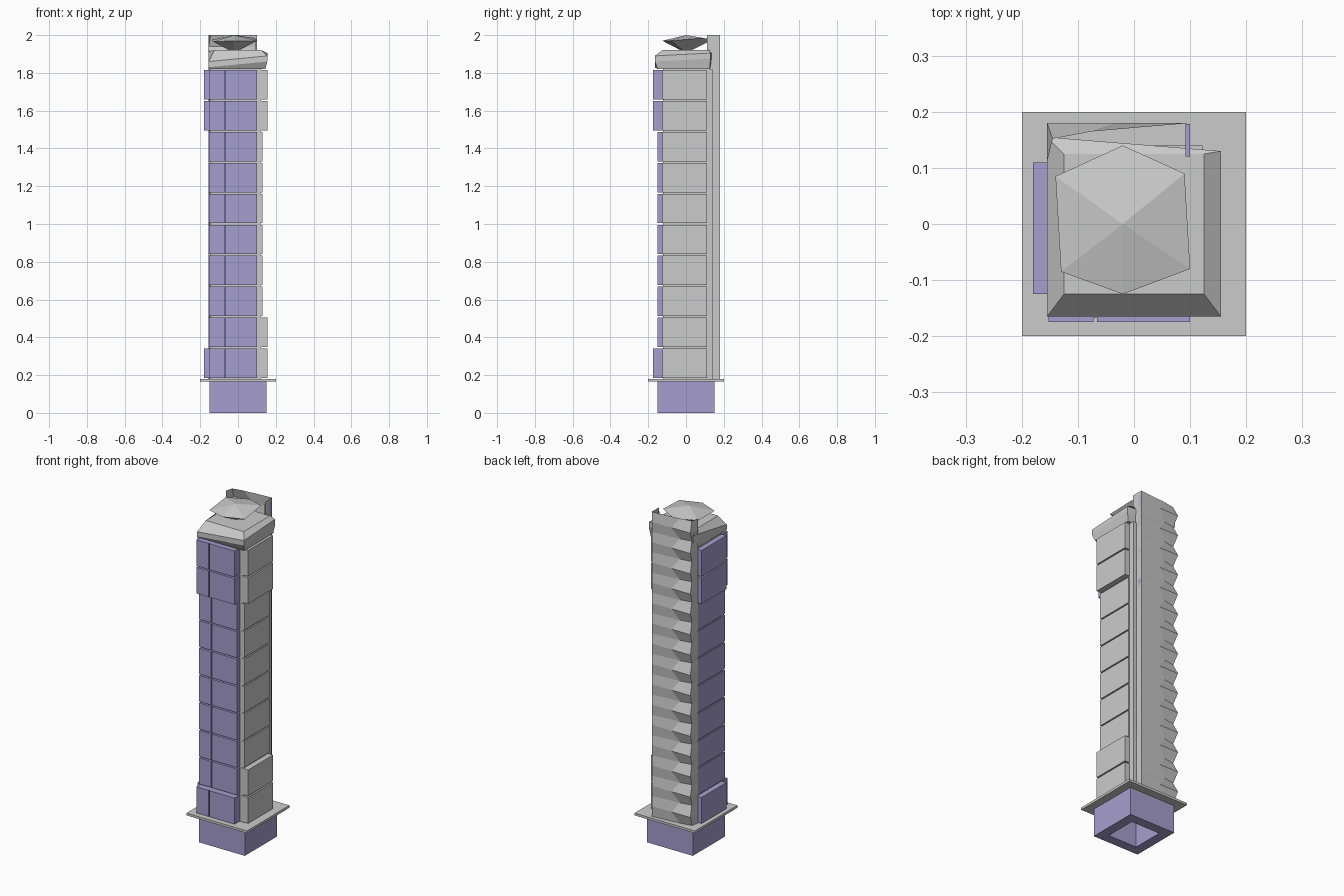
import bpy, bmesh, math
from mathutils import Vector

if "Cube" in bpy.data.objects:
    bpy.data.objects.remove(bpy.data.objects["Cube"])

lav = bpy.data.materials.new("lavender")
lav.diffuse_color = (0.38, 0.34, 0.62, 1)
lav.use_nodes = True
lav.node_tree.nodes["Principled BSDF"].inputs["Base Color"].default_value = lav.diffuse_color


def make(name, verts, faces, mat=None):
    me = bpy.data.meshes.new(name)
    me.from_pydata(verts, [], faces)
    bm = bmesh.new()
    bm.from_mesh(me)
    bmesh.ops.recalc_face_normals(bm, faces=bm.faces)
    bm.to_mesh(me)
    bm.free()
    ob = bpy.data.objects.new(name, me)
    bpy.context.collection.objects.link(ob)
    if mat:
        me.materials.append(mat)
    return ob


def loft(name, rings, mat=None, closed=True, caps=True):
    """Skin a stack of equal-length rings."""
    n = len(rings[0])
    verts = [p for r in rings for p in r]
    faces = []
    for i in range(len(rings) - 1):
        for j in range(n if closed else n - 1):
            k = (j + 1) % n
            faces.append((i * n + j, i * n + k, (i + 1) * n + k, (i + 1) * n + j))
    if caps and closed:
        faces += [tuple(range(n)), tuple(range(len(verts) - n, len(verts)))]
    return make(name, verts, faces, mat)


def rect(x0, x1, y0, y1, z):
    return [(x0, y0, z), (x1, y0, z), (x1, y1, z), (x0, y1, z)]


def box(name, x0, x1, y0, y1, z0, z1, mat=None):
    return loft(name, [rect(x0, x1, y0, y1, z0), rect(x0, x1, y0, y1, z1)], mat)


# hollow base, open underneath
B, I = 0.152, 0.095
loft("base", [rect(-I, I, -I, I, 0.165), rect(-I, I, -I, I, 0),
              rect(-B, B, -B, B, 0), rect(-B, B, -B, B, 0.17)], lav)
box("base_slab", -0.2, 0.2, -0.2, 0.2, 0.166, 0.18)

# tower core behind the floor panels
box("core", -0.148, 0.122, -0.122, 0.14, 0.18, 1.82)

# ten floors of facade panels; bottom and top floors project further
FLOORS, Z0, H, GAP = 10, 0.18, 0.164, 0.004
for f in range(FLOORS):
    z0, z1 = Z0 + f * H + GAP, Z0 + (f + 1) * H - GAP
    wide = f in (0, 8, 9)
    wide_right = wide or f == 1
    front = -0.175 if wide else -0.15
    # front bay, split by a narrow vertical groove
    box(f"front_panel_left_{f}", -0.152, -0.072, front, -0.12, z0, z1, lav)
    box(f"front_panel_right_{f}", -0.066, 0.10, front, -0.12, z0, z1, lav)
    box(f"front_panel_back_{f}", -0.148, 0.096, front + 0.008, -0.12, z0, z1, lav)
    # side bays
    box(f"right_panel_{f}", 0.11, 0.155 if wide_right else 0.13, -0.125, 0.11, z0, z1)
    box(f"left_panel_{f}", -0.18 if wide else -0.155, -0.14, -0.125, 0.11, z0, z1, lav)

# rear stair shaft: thin shell with faceted back and left corner
rows = 30
rings = []
for i in range(rows + 1):
    z = 0.18 + (2.0 - 0.18) * i / rows
    if i % 2:
        pts = [(0.10, 0.11), (0.10, 0.18), (-0.03, 0.18), (-0.155, 0.18), (-0.155, 0.11)]
    else:
        pts = [(0.10, 0.11), (0.10, 0.18), (-0.075, 0.165), (-0.145, 0.152), (-0.155, 0.11)]
    rings.append([(x, y, z) for x, y in pts])
shaft = loft("stair_shaft", rings, closed=False)
for a in shaft.data.polygons:
    a.use_smooth = False
box("shaft_strip", 0.092, 0.10, 0.12, 0.178, 0.18, 1.98, lav)

# warped roof lid: overhanging rim and sloping top
rim = [(-0.155, -0.165, 1.86), (0.155, -0.165, 1.89), (0.155, 0.13, 1.905), (-0.155, 0.155, 1.915)]
loft("roof_lid", [rect(-0.145, 0.145, -0.15, 0.125, 1.82),
                  [(x, y, z - 0.03) for x, y, z in rim], rim,
                  rect(-0.125, 0.125, -0.125, 0.125, 1.92)])

# faceted six-sided roof dish
hexa = [(-0.02, 0.14, 1.975), (0.09, 0.09, 1.985), (0.10, -0.08, 1.97),
        (-0.02, -0.125, 1.97), (-0.13, -0.085, 1.965), (-0.14, 0.085, 1.975)]
verts = hexa + [(-0.02, 0.0, 2.0), (-0.02, 0.0, 1.905)]
make("roof_dish", verts, [(i, (i + 1) % 6, a) for i in range(6) for a in (6, 7)])
